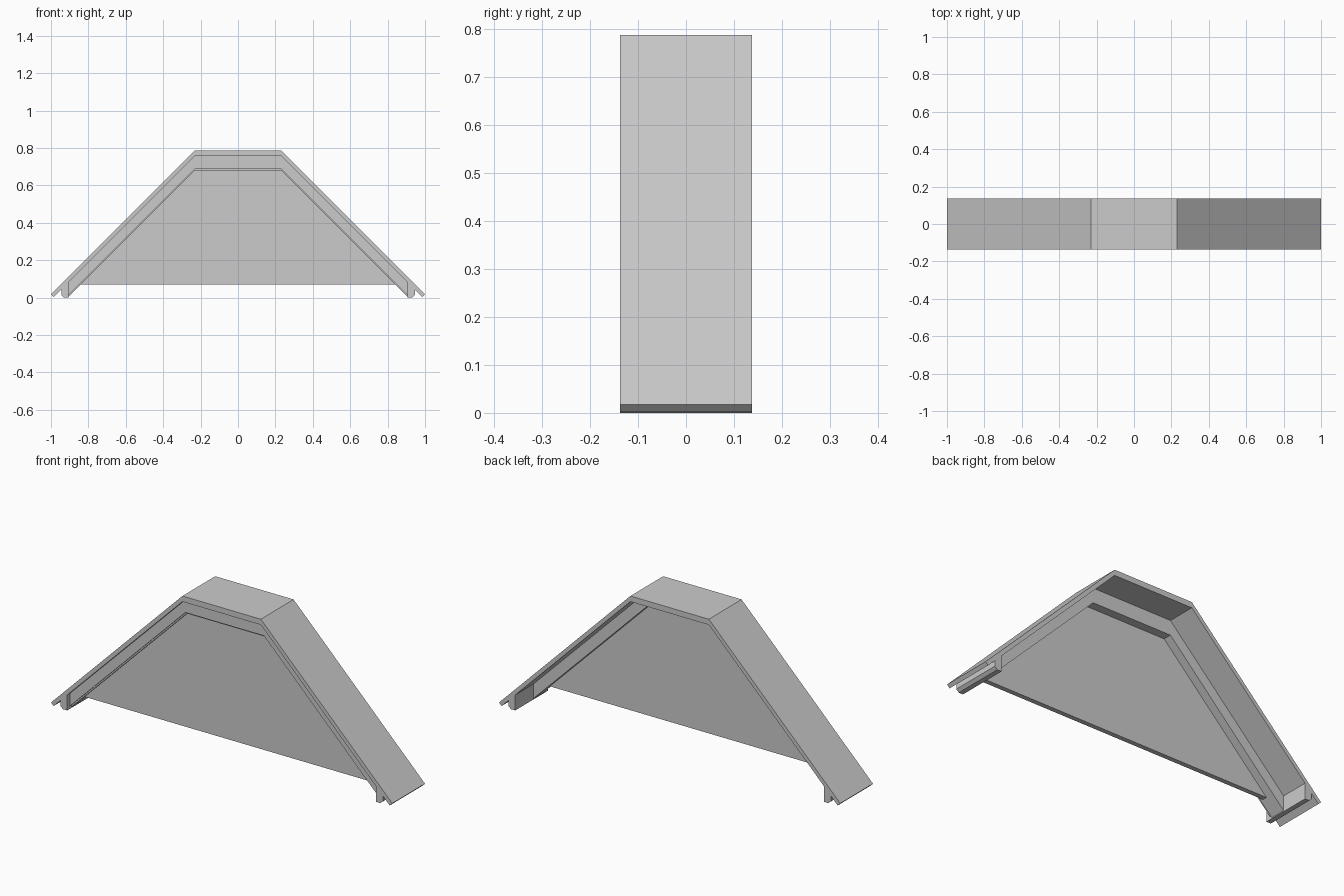
import bpy
import bmesh

if "Cube" in bpy.data.objects:
    bpy.data.objects.remove(bpy.data.objects["Cube"])

HALF = 0.137                # half depth of the roof
KNEE = 0.23                 # half width of the flat top; slopes run at 45 degrees
TOP, UNDER = 0.787, 0.757   # upper and lower level of the roof slab


def extrude(name, profile, y0, y1):
    """Solid made from an x-z profile, running from y0 to y1."""
    bm = bmesh.new()
    face = bm.faces.new([bm.verts.new((x, y0, z)) for x, z in profile])
    res = bmesh.ops.extrude_face_region(bm, geom=[face])
    moved = [v for v in res["geom"] if isinstance(v, bmesh.types.BMVert)]
    bmesh.ops.translate(bm, verts=moved, vec=(0, y1 - y0, 0))
    # keep the starting cap so the solid is closed
    if len([f for f in bm.faces if all(abs(v.co.y - y0) < 1e-6 for v in f.verts)]) == 0:
        bm.faces.new([v for v in bm.verts if abs(v.co.y - y0) < 1e-6])
    bmesh.ops.recalc_face_normals(bm, faces=bm.faces)
    mesh = bpy.data.meshes.new(name)
    bm.to_mesh(mesh)
    bm.free()
    obj = bpy.data.objects.new(name, mesh)
    bpy.context.collection.objects.link(obj)
    return obj


def span(line):
    """Right-half line (listed bottom to top) continued down the left side."""
    return line + [(-x, z) for x, z in reversed(line)]


def arch(outer, inner):
    """Closed band between an outer and an inner right-half line."""
    return span(outer) + span(inner)[::-1]


# roof slab with ends cut square to the slope
extrude("roof_slab", arch([(1.0, 0.017), (KNEE, TOP)],
                          [(0.985, 0.002), (KNEE, UNDER)]), -HALF, HALF)


# gable frame in two stepped layers, cut off at the ground
def frame(name, level, y0, y1):
    outer = [(0.93, 0.0), (0.945, 0.013),
             (0.945, UNDER + KNEE - 0.945), (KNEE, UNDER)]
    inner = [(level + KNEE, 0.0), (KNEE, level)]
    extrude(name, arch(outer, inner), y0, y1)


frame("front_trim", 0.69, -0.112, -0.10)
frame("gable_frame", 0.68, -0.10, -0.015)

# thin infill panel
extrude("gable_panel", span([(0.84, 0.07), (KNEE, 0.68)]), -0.085, -0.06)

# eave beams under the lower roof edges
for side, label in ((-1, "left"), (1, "right")):
    beam = [(0.905, 0.0), (0.93, 0.0), (0.945, 0.013),
            (0.945, UNDER + KNEE - 0.945), (0.905, UNDER + KNEE - 0.905)]
    extrude(label + "_eave_beam", [(side * x, z) for x, z in beam], -HALF, HALF)
